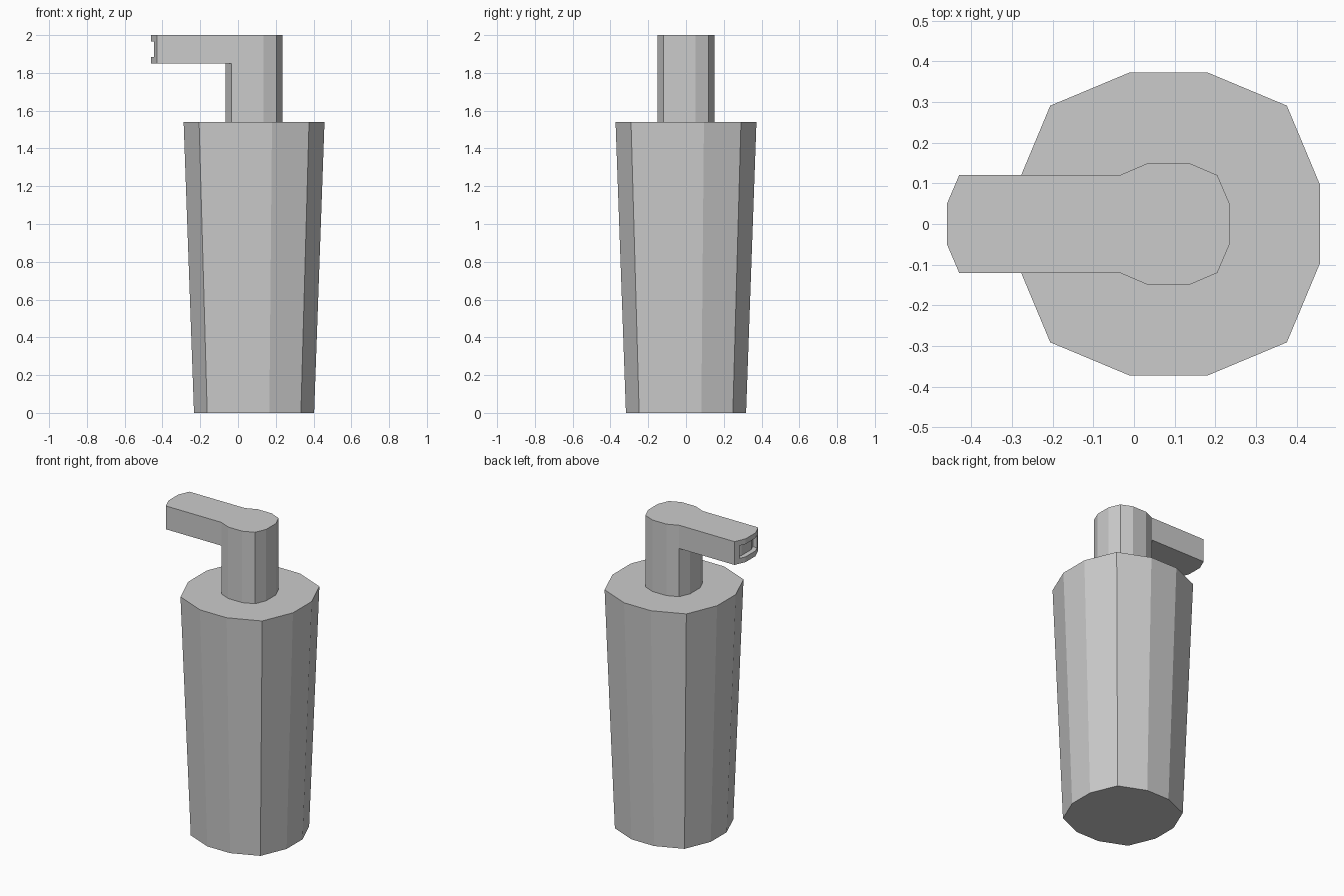
import bpy
import bmesh
from mathutils import Vector

cube = bpy.data.objects.get("Cube")
if cube:
    bpy.data.objects.remove(cube, do_unlink=True)

AXIS_X = 0.085      # centre of bottle and pump
SHOULDER = 1.54     # top of the bottle
ARM_BOTTOM = 1.85
TOP = 2.0

grey = bpy.data.materials.new("plain grey")
grey.use_nodes = True
grey.diffuse_color = (0.6, 0.6, 0.6, 1)
grey.node_tree.nodes["Principled BSDF"].inputs["Base Color"].default_value = (0.6, 0.6, 0.6, 1)


def ring(bm, flat, corner, side, z):
    """Twelve-sided rounded square: flat sides with two-facet corners."""
    points = [(side, -flat), (side, flat), (corner, corner), (flat, side)]
    quarter = points[1:]
    verts = []
    for turn in range(4):
        for x, y in quarter:
            for _ in range(turn):
                x, y = -y, x
            verts.append(bm.verts.new((AXIS_X + x, y, z)))
    return verts


def bridge(bm, lower, upper):
    n = len(lower)
    return [bm.faces.new((lower[i], lower[(i + 1) % n], upper[(i + 1) % n], upper[i]))
            for i in range(n)]


def extrude(bm, faces, offset):
    """Pull a patch of faces along an offset and return the moved faces."""
    result = bmesh.ops.extrude_face_region(bm, geom=faces)["geom"]
    leftovers = [f for f in faces if f.is_valid]
    if leftovers:
        bmesh.ops.delete(bm, geom=leftovers, context="FACES")
    moved = [g for g in result if isinstance(g, bmesh.types.BMVert)]
    bmesh.ops.translate(bm, verts=moved, vec=Vector(offset))
    return [g for g in result if isinstance(g, bmesh.types.BMFace)]


def finish(bm, name):
    bmesh.ops.recalc_face_normals(bm, faces=bm.faces[:])
    mesh = bpy.data.meshes.new(name)
    bm.to_mesh(mesh)
    bm.free()
    mesh.materials.append(grey)
    obj = bpy.data.objects.new(name, mesh)
    bpy.context.collection.objects.link(obj)
    return obj


# Bottle: tapered, wider at the shoulder
bm = bmesh.new()
base = ring(bm, 0.081, 0.248, 0.318, 0)
shoulder = ring(bm, 0.095, 0.291, 0.373, SHOULDER)
bridge(bm, base, shoulder)
bm.faces.new(base[::-1])
bm.faces.new(shoulder)
finish(bm, "bottle")

# Pump: stem with the spout arm pulled out of its upper left facets
bm = bmesh.new()
levels = [ring(bm, 0.05, 0.12, 0.15, z) for z in (SHOULDER, ARM_BOTTOM, TOP)]
bridge(bm, levels[0], levels[1])
upper = bridge(bm, levels[1], levels[2])
bm.faces.new(levels[2])
bm.normal_update()
spout = [f for f in upper if f.normal.x < -0.8]
tip = extrude(bm, spout, (-0.395, 0, 0))

# Recessed spout opening wrapping the three tip facets
bm.normal_update()
bmesh.ops.inset_region(bm, faces=tip, thickness=0.034, use_even_offset=True, use_boundary=True)
extrude(bm, tip, (0.03, 0, 0))

# Merge the flat top of stem and arm into one face
flat_top = [f for f in bm.faces if all(v.co.z > TOP - 0.001 for v in f.verts)]
bmesh.ops.dissolve_faces(bm, faces=flat_top)
finish(bm, "pump_head")
